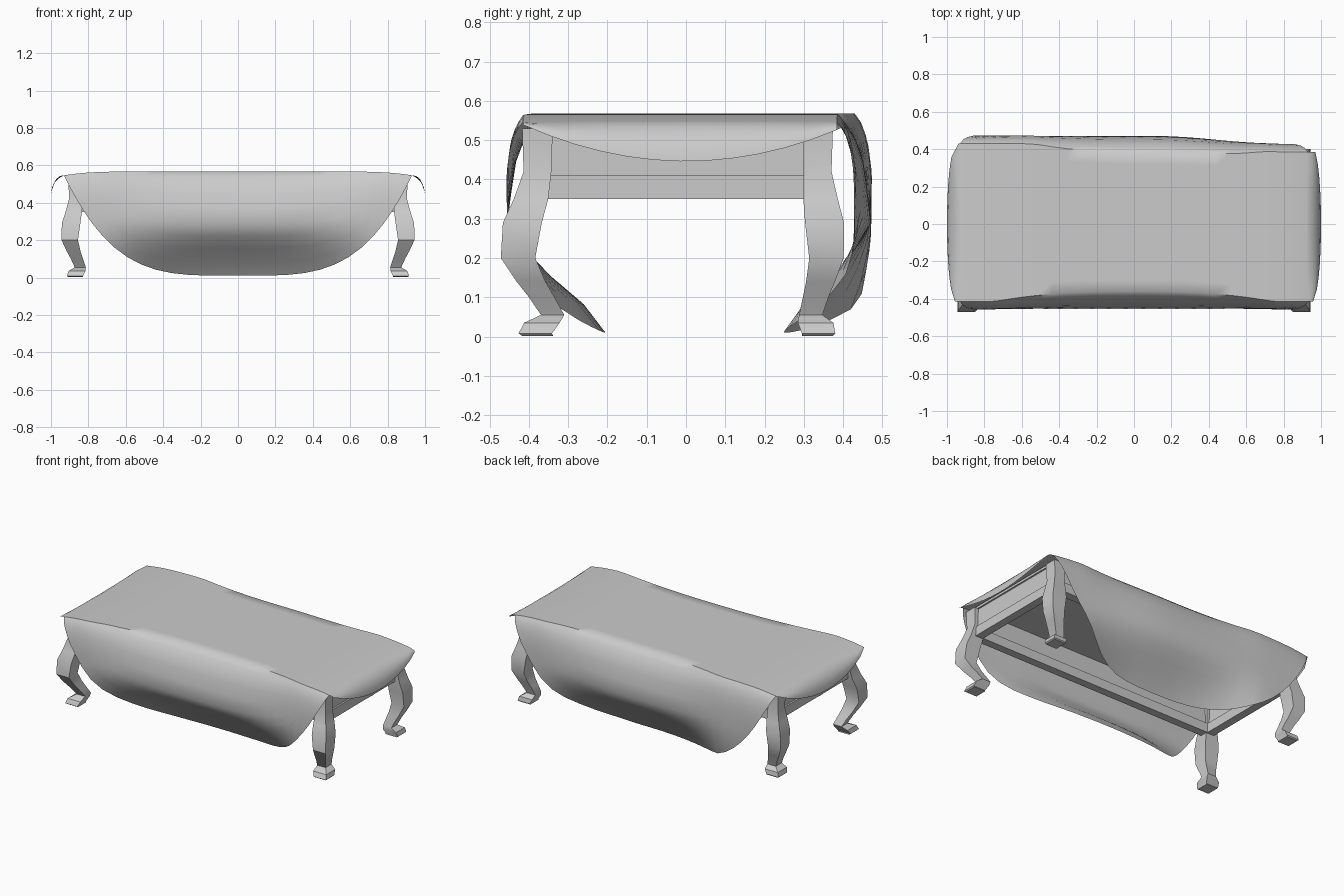
import bpy, bmesh, math
from mathutils import Vector

if "Cube" in bpy.data.objects:
    bpy.data.objects.remove(bpy.data.objects["Cube"])


def finish(bm, name, angle=None):
    bmesh.ops.remove_doubles(bm, verts=bm.verts, dist=0.0008)
    bmesh.ops.recalc_face_normals(bm, faces=bm.faces)
    me = bpy.data.meshes.new(name)
    bm.to_mesh(me)
    bm.free()
    ob = bpy.data.objects.new(name, me)
    bpy.context.collection.objects.link(ob)
    if angle:
        bpy.ops.object.select_all(action='DESELECT')
        ob.select_set(True)
        bpy.context.view_layer.objects.active = ob
        bpy.ops.object.shade_smooth_by_angle(angle=math.radians(angle))
    return ob


def box(name, x0, x1, y0, y1, z0, z1):
    bm = bmesh.new()
    bmesh.ops.create_cube(bm, size=1)
    for v in bm.verts:
        v.co = Vector(((x0 + x1) / 2 + v.co.x * (x1 - x0),
                       (y0 + y1) / 2 + v.co.y * (y1 - y0),
                       (z0 + z1) / 2 + v.co.z * (z1 - z0)))
    return finish(bm, name)


def lerp_table(table, t):
    for (a, va), (b, vb) in zip(table, table[1:]):
        if t <= b:
            return va + (vb - va) * (t - a) / (b - a)
    return table[-1][1]


def skin(bm, rows):
    vs = [[bm.verts.new(p) for p in r] for r in rows]
    for r0, r1 in zip(vs, vs[1:]):
        for i in range(len(r0) - 1):
            bm.faces.new((r0[i], r0[i + 1], r1[i + 1], r1[i]))


# Tablecloth: long flaps curl inward near the floor, short flaps barely drop
END = 0.93
STRAIGHT = [(0, .415), (.025, .432), (.07, .447), (.15, .457), (.32, .455), (.45, .435), (.55, .40)]
CURLED = [(0, .36), (.05, .405), (.13, .435), (.28, .455), (.38, .385), (.48, .265), (.55, .205)]
FRACS = [0, .05, .12, .22, .35, .5, .62, .74, .87, 1]
TOP_YS = [i / 6 for i in range(-5, 6)]


def top_z(x):
    return .568 - .022 * abs(x / END) ** 8


def hang_point(x, f, side):
    d = f * max(0, .558 * (1 - abs(x / END) ** 3.8))
    xc = x / .75 if side < 0 else (x - .08) / .62
    c = max(0, 1 - abs(xc) ** 2.5)
    if side > 0:
        c *= .82
    y = lerp_table(STRAIGHT, d) * (1 - c) + lerp_table(CURLED, d) * c
    if side > 0:  # the back flap pulls in towards the right end
        t = min(1, max(0, (x - .1) / .75))
        y = y * 1.035 - .045 * t * t * (3 - 2 * t)
    return (x, side * y, top_z(x) - d)


def cloth_row(x):
    front = [hang_point(x, f, -1) for f in reversed(FRACS)]
    back = [hang_point(x, f, 1) for f in FRACS]
    y0, y1 = front[-1][1], back[0][1]
    mid = [(x, y0 + (y1 - y0) * (t + 1) / 2, top_z(x)) for t in TOP_YS]
    return front + mid + back


bm = bmesh.new()
xs = [END * math.sin(math.pi / 2 * i / 16) for i in range(-16, 17)]
skin(bm, [cloth_row(x) for x in xs])
for s in (-1, 1):
    n = len(FRACS) - 1
    edge = cloth_row(s * END)[n:-n]
    rows = []
    for f in (0, .25, .5, .75, 1):
        row = []
        for x, y, z in edge:
            w = max(0, 1 - abs(y / .43) ** 2)
            out = .07 * w ** .35 * math.sin(f * math.pi / 2)
            row.append((x + s * out, y, z - .1 * w * f ** 1.4))
        rows.append(row)
    skin(bm, rows)
finish(bm, "tablecloth", 50)

# Table top under the cloth
box("table_top", -.89, .89, -.365, .355, .525, .54)

# Apron rails, each with a thicker lower strip
for s, n in ((-1, "left"), (1, "right")):
    x = s * .865
    box(n + "_rail", x - .015, x + .015, -.36, .33, .35, .53)
    box(n + "_rail_strip", x - .026, x + .026, -.35, .33, .35, .41)
for y, n in ((-.37, "front"), (.34, "back")):
    box(n + "_rail", -.86, .86, y - .015, y + .015, .35, .53)
    box(n + "_rail_strip", -.85, .85, y - .026, y + .026, .35, .41)

# Cabriole legs, square in section: height, outward offset, half diagonal
LEG = [(.53, .0, .055), (.42, .0, .050), (.35, .015, .062), (.29, .035, .070),
       (.20, .045, .062), (.14, .015, .052), (.10, -.01, .046), (.055, -.035, .042),
       (.035, -.01, .064), (.008, .005, .060), (.002, .0, .056)]


def leg(name, sx, sy, cy, out_y):
    bm = bmesh.new()
    rings = []
    d = Vector((sx, sy, 0)).normalized()
    side = Vector((-d.y, d.x, 0))
    for z, o, r in LEG:
        c = Vector((sx * (.868 + o * .7), cy + sy * o * out_y, z))
        rings.append([bm.verts.new(c + r * (d * math.cos(a) + side * math.sin(a)))
                      for a in (0, math.pi / 2, math.pi, 3 * math.pi / 2)])
    for a, b in zip(rings, rings[1:]):
        for k in range(4):
            bm.faces.new((a[k], a[(k + 1) % 4], b[(k + 1) % 4], b[k]))
    bm.faces.new(rings[0])
    bm.faces.new(rings[-1])
    finish(bm, name, 35)


for s, n in ((-1, "left"), (1, "right")):
    leg("front_" + n + "_leg", s, -1, -.378, 1.1)
    leg("back_" + n + "_leg", s, 1, .335, .5)
